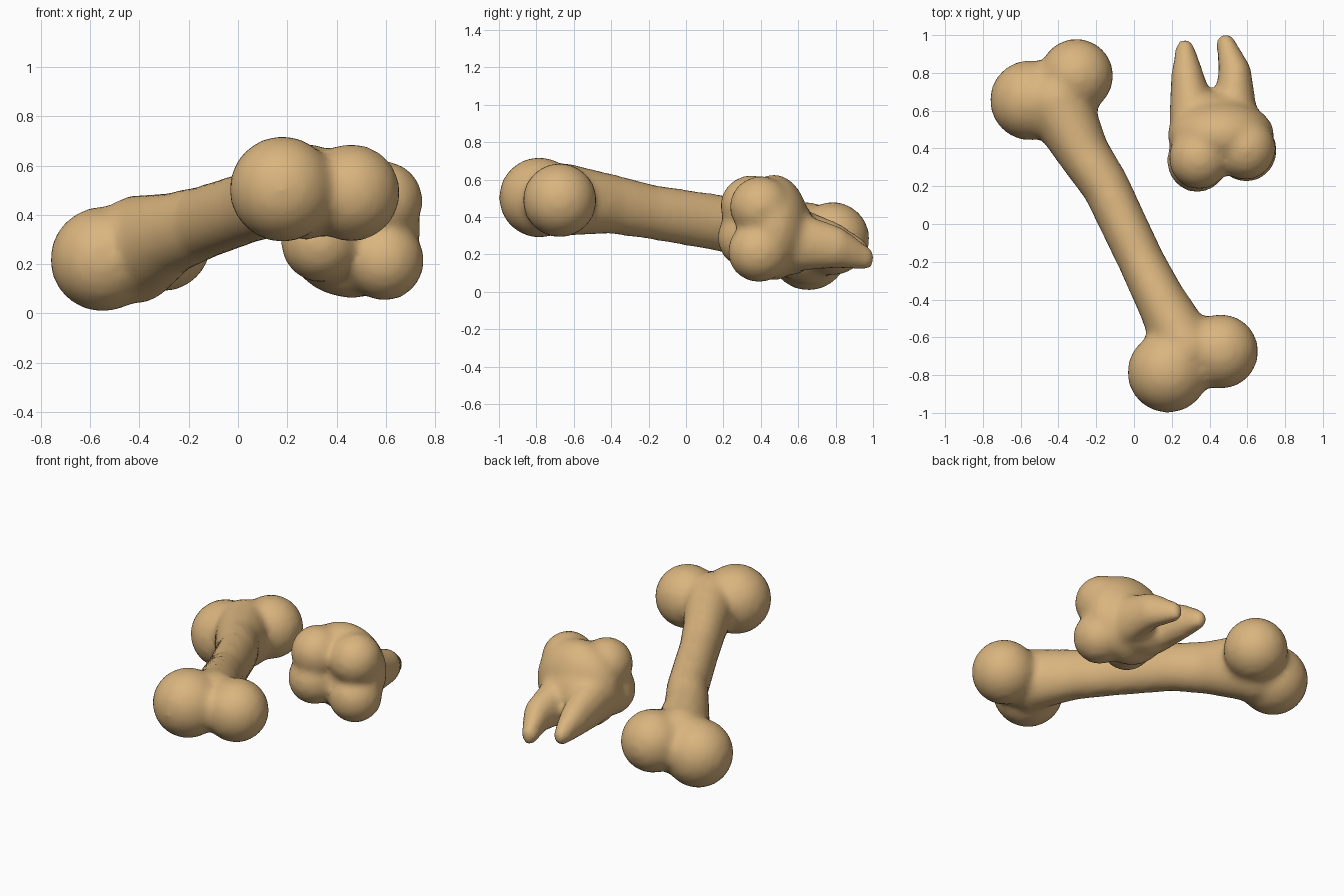
import bpy, bmesh
from mathutils import Vector, Matrix

cube = bpy.data.objects.get("Cube")
if cube:
    bpy.data.objects.remove(cube, do_unlink=True)

# One flat tan bone colour
tan = bpy.data.materials.new("tan_bone")
tan.use_nodes = True
color = (0.70, 0.46, 0.21, 1)
tan.diffuse_color = color
tan.node_tree.nodes["Principled BSDF"].inputs["Base Color"].default_value = color


def blob(bm, center, radii):
    """Ellipsoid with radii along x, y and z."""
    matrix = Matrix.Translation(center) @ Matrix.Diagonal((*radii, 1))
    bmesh.ops.create_icosphere(bm, subdivisions=3, radius=1, matrix=matrix)


def limb(bm, stations, tall, steps=8):
    """Tapered limb through (centre, radius) stations, stretched in z."""
    for (a, ra), (b, rb) in zip(stations, stations[1:]):
        for i in range(steps + 1):
            t = i / steps
            r = ra + (rb - ra) * t
            blob(bm, Vector(a).lerp(Vector(b), t), (r, r, r * tall))


def fuse(name, bm, voxel, smoothing):
    """Melt the overlapping blobs into one smooth skin."""
    mesh = bpy.data.meshes.new(name)
    bm.to_mesh(mesh)
    bm.free()
    mesh.materials.append(tan)
    obj = bpy.data.objects.new(name, mesh)
    bpy.context.collection.objects.link(obj)
    remesh = obj.modifiers.new("fuse", 'REMESH')
    remesh.mode = 'VOXEL'
    remesh.voxel_size = voxel
    remesh.use_smooth_shade = True
    smooth = obj.modifiers.new("soften", 'SMOOTH')
    smooth.factor = 0.5
    smooth.iterations = smoothing
    return obj


# Long bone: waisted shaft with two knobs at each end
bm = bmesh.new()
limb(bm, [((-0.41, 0.65, 0.26), 0.185),
          ((-0.27, 0.38, 0.325), 0.14),
          ((-0.15, 0.2, 0.365), 0.128),
          ((0.04, -0.2, 0.43), 0.124),
          ((0.14, -0.4, 0.47), 0.134),
          ((0.28, -0.66, 0.495), 0.165)], 1.2)
for center, r in [((0.18, -0.785, 0.505), 0.217),
                  ((0.46, -0.675, 0.49), 0.2),
                  ((-0.55, 0.655, 0.22), 0.215),
                  ((-0.305, 0.785, 0.285), 0.198)]:
    blob(bm, center, (r, r, r))
fuse("long_bone", bm, 0.025, 8)

# Tooth: rounded crown with four cusps and two curved roots
bm = bmesh.new()
blob(bm, (0.46, 0.47, 0.345), (0.285, 0.19, 0.285))
blob(bm, (0.43, 0.58, 0.29), (0.235, 0.12, 0.2))
for center in [(0.335, 0.335, 0.29), (0.345, 0.35, 0.46),
               (0.595, 0.39, 0.215), (0.59, 0.4, 0.455)]:
    blob(bm, center, (0.162, 0.168, 0.165))
limb(bm, [((0.31, 0.57, 0.3), 0.125),
          ((0.283, 0.78, 0.265), 0.088),
          ((0.27, 0.93, 0.22), 0.05)], 1.3)
limb(bm, [((0.53, 0.57, 0.27), 0.125),
          ((0.535, 0.8, 0.24), 0.088),
          ((0.485, 0.96, 0.18), 0.05)], 1.3)
fuse("tooth", bm, 0.022, 8)
